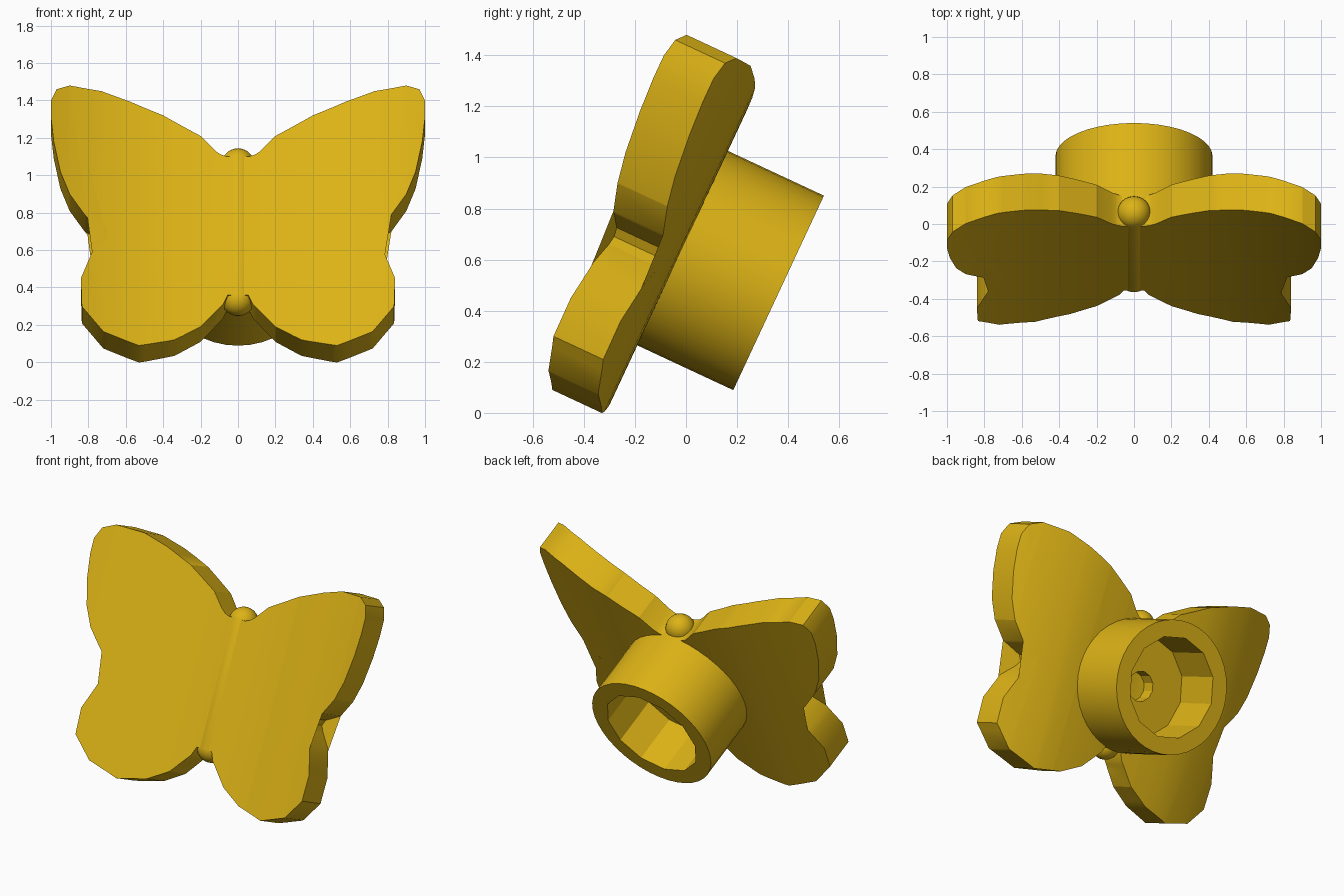
import bpy, bmesh, math
from mathutils import Matrix

if "Cube" in bpy.data.objects:
    bpy.data.objects.remove(bpy.data.objects["Cube"])

ANGLE = math.radians(25)
TILT = Matrix.Rotation(-ANGLE, 4, 'X')      # local: x side, y depth, z along the body
mat = bpy.data.materials.new("gold_yellow")
mat.diffuse_color = (0.72, 0.45, 0.008, 1)
mat.use_nodes = True
mat.node_tree.nodes["Principled BSDF"].inputs["Base Color"].default_value = mat.diffuse_color


def front_depth(x):
    return -0.475 - 0.195 * abs(x) ** 2.6


def back_depth(x):
    return front_depth(x) + 0.175 + 0.04 * min(1, abs(x) / 0.5)


def make_object(name, bm):
    bmesh.ops.recalc_face_normals(bm, faces=bm.faces)
    me = bpy.data.meshes.new(name)
    bm.to_mesh(me)
    bm.free()
    ob = bpy.data.objects.new(name, me)
    bpy.context.collection.objects.link(ob)
    me.materials.append(mat)
    return ob


def smooth(ob, angle=35):
    bpy.ops.object.select_all(action='DESELECT')
    ob.select_set(True)
    bpy.context.view_layer.objects.active = ob
    bpy.ops.object.shade_smooth_by_angle(angle=math.radians(angle))


def cylinder(name, sides, r, d0, d1, s=0.579):
    bm = bmesh.new()
    bmesh.ops.create_cone(bm, cap_ends=True, segments=sides, radius1=r, radius2=r, depth=d1 - d0)
    bm.transform(TILT @ Matrix.Translation((0, (d0 + d1) / 2, s)) @ Matrix.Rotation(math.pi / 2, 4, 'X'))
    return make_object(name, bm)


# Wings: half outline as seen from the front, mirrored and bent back-to-front
half = [(0.06, 1.10), (0.09, 1.11), (0.12, 1.13), (0.20, 1.21), (0.40, 1.32),
        (0.58, 1.395), (0.73, 1.45), (0.90, 1.48), (0.97, 1.46), (1.0, 1.40),
        (1.0, 1.31), (0.985, 1.18), (0.95, 1.02), (0.90, 0.90), (0.82, 0.79),
        (0.70, 0.725), (0.68, 0.69), (0.70, 0.66), (0.78, 0.59), (0.84, 0.45),
        (0.835, 0.30), (0.72, 0.165), (0.53, 0.09), (0.34, 0.12), (0.20, 0.19),
        (0.12, 0.27), (0.08, 0.31), (0.055, 0.36)]
half = [(x, (z + math.sin(ANGLE) * front_depth(x)) / math.cos(ANGLE)) for x, z in half]
outline = half + [(-x, s) for x, s in reversed(half)]
bm = bmesh.new()
face = bm.faces.new([bm.verts.new((x, 0, s)) for x, s in outline])
bmesh.ops.triangulate(bm, faces=[face])
for k in range(-9, 10):
    bmesh.ops.bisect_plane(bm, geom=bm.verts[:] + bm.edges[:] + bm.faces[:],
                           plane_co=(k / 10, 0, 0), plane_no=(1, 0, 0))
bmesh.ops.triangulate(bm, faces=bm.faces[:])
ext = bmesh.ops.extrude_face_region(bm, geom=bm.faces[:], use_keep_orig=True)
back = {g for g in ext["geom"] if isinstance(g, bmesh.types.BMVert)}
for v in bm.verts:
    v.co.y = back_depth(v.co.x) if v in back else front_depth(v.co.x)
bm.transform(TILT)
smooth(make_object("wings", bm))

# Body: stretched sphere forming a rounded head and tail
bm = bmesh.new()
bmesh.ops.create_uvsphere(bm, u_segments=20, v_segments=13, radius=0.09)
for v in bm.verts:
    v.co.z += 0.98 if v.co.z > 0 else 0.19
bm.transform(TILT @ Matrix.Translation((0, -0.392, 0)))
smooth(make_object("body", bm))

# Rear socket with a faceted bore and a smaller blind hole
socket = cylinder("rear_socket", 40, 0.42, -0.40, 0.13)
for name, sides, r, d0 in (("bore_cutter", 12, 0.32, -0.20), ("pin_hole_cutter", 12, 0.095, -0.33)):
    cutter = cylinder(name, sides, r, d0, 0.3)
    cutter.hide_render = True
    mod = socket.modifiers.new(name, 'BOOLEAN')
    mod.operation = 'DIFFERENCE'
    mod.solver = 'EXACT'
    mod.object = cutter
    bpy.ops.object.select_all(action='DESELECT')
    bpy.context.view_layer.objects.active = socket
    socket.select_set(True)
    bpy.ops.object.modifier_apply(modifier=name)
    bpy.data.objects.remove(cutter)
smooth(socket, 25)
